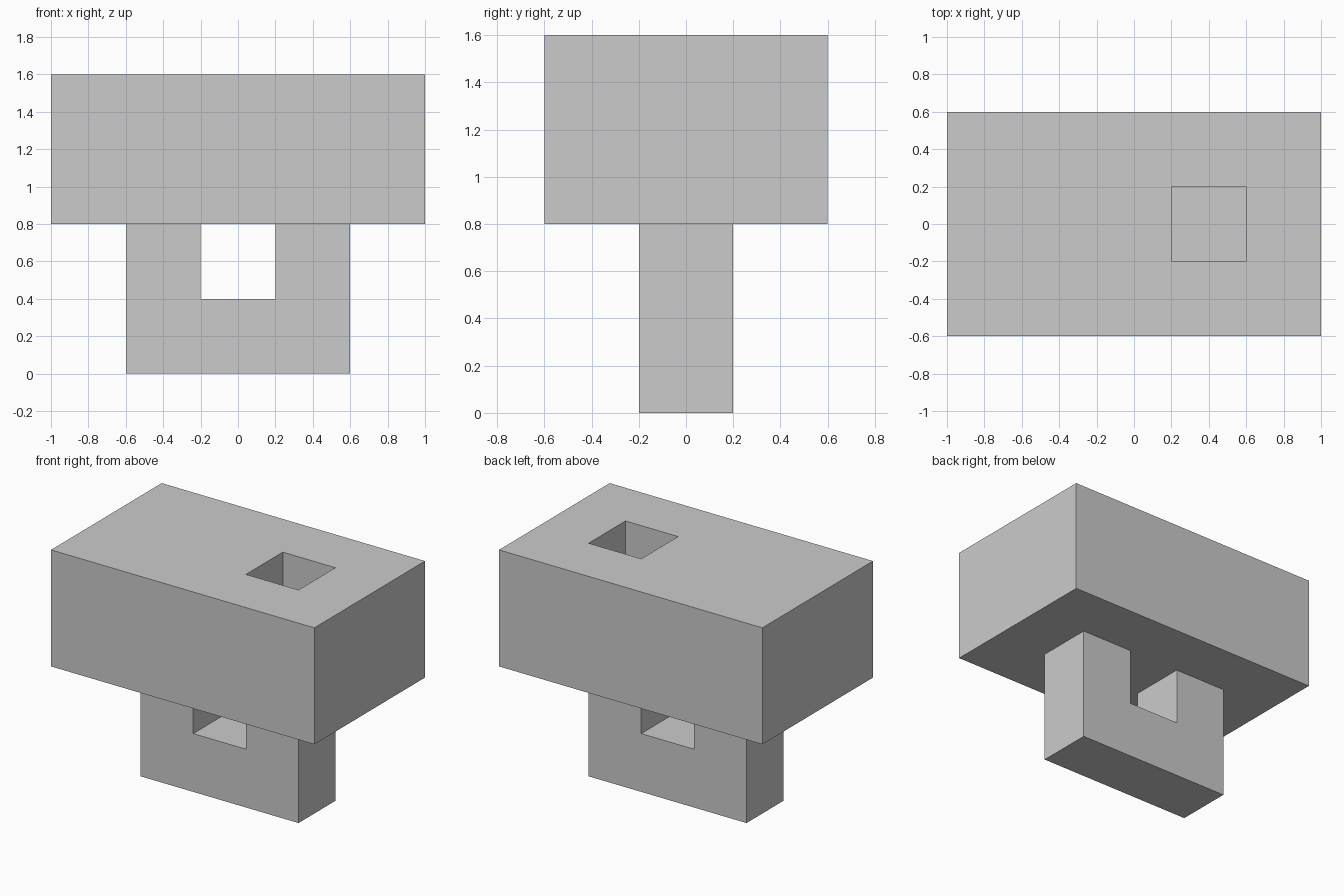
import bpy
import bmesh

if "Cube" in bpy.data.objects:
    bpy.data.objects.remove(bpy.data.objects["Cube"])


def prism(name, profile, y0, y1):
    """Extrude an XZ profile from y0 to y1."""
    bm = bmesh.new()
    face = bm.faces.new([bm.verts.new((x, y0, z)) for x, z in profile])
    ext = bmesh.ops.extrude_face_region(bm, geom=[face])
    moved = [g for g in ext["geom"] if isinstance(g, bmesh.types.BMVert)]
    bmesh.ops.translate(bm, verts=moved, vec=(0, y1 - y0, 0))
    bmesh.ops.recalc_face_normals(bm, faces=bm.faces)
    mesh = bpy.data.meshes.new(name)
    bm.to_mesh(mesh)
    bm.free()
    obj = bpy.data.objects.new(name, mesh)
    bpy.context.collection.objects.link(obj)
    return obj


def rect(x0, x1, z0, z1):
    return [(x0, z0), (x1, z0), (x1, z1), (x0, z1)]


def combine(target, helper, operation):
    mod = target.modifiers.new(helper.name, "BOOLEAN")
    mod.operation = operation
    mod.solver = "EXACT"
    mod.object = helper
    helper.hide_render = True
    helper.hide_set(True)


# Main block
block = prism("block", rect(-1, 1, 0.8, 1.6), -0.6, 0.6)

# U-shaped loop below; the posts run up into the block for a clean union
u_profile = [(-0.6, 0), (0.6, 0), (0.6, 1.0), (0.2, 1.0),
             (0.2, 0.4), (-0.2, 0.4), (-0.2, 1.0), (-0.6, 1.0)]
combine(block, prism("lower_loop", u_profile, -0.2, 0.2), "UNION")

# Square pocket in the top
combine(block, prism("pocket_cutter", rect(0.2, 0.6, 1.2, 1.8), -0.2, 0.2), "DIFFERENCE")
